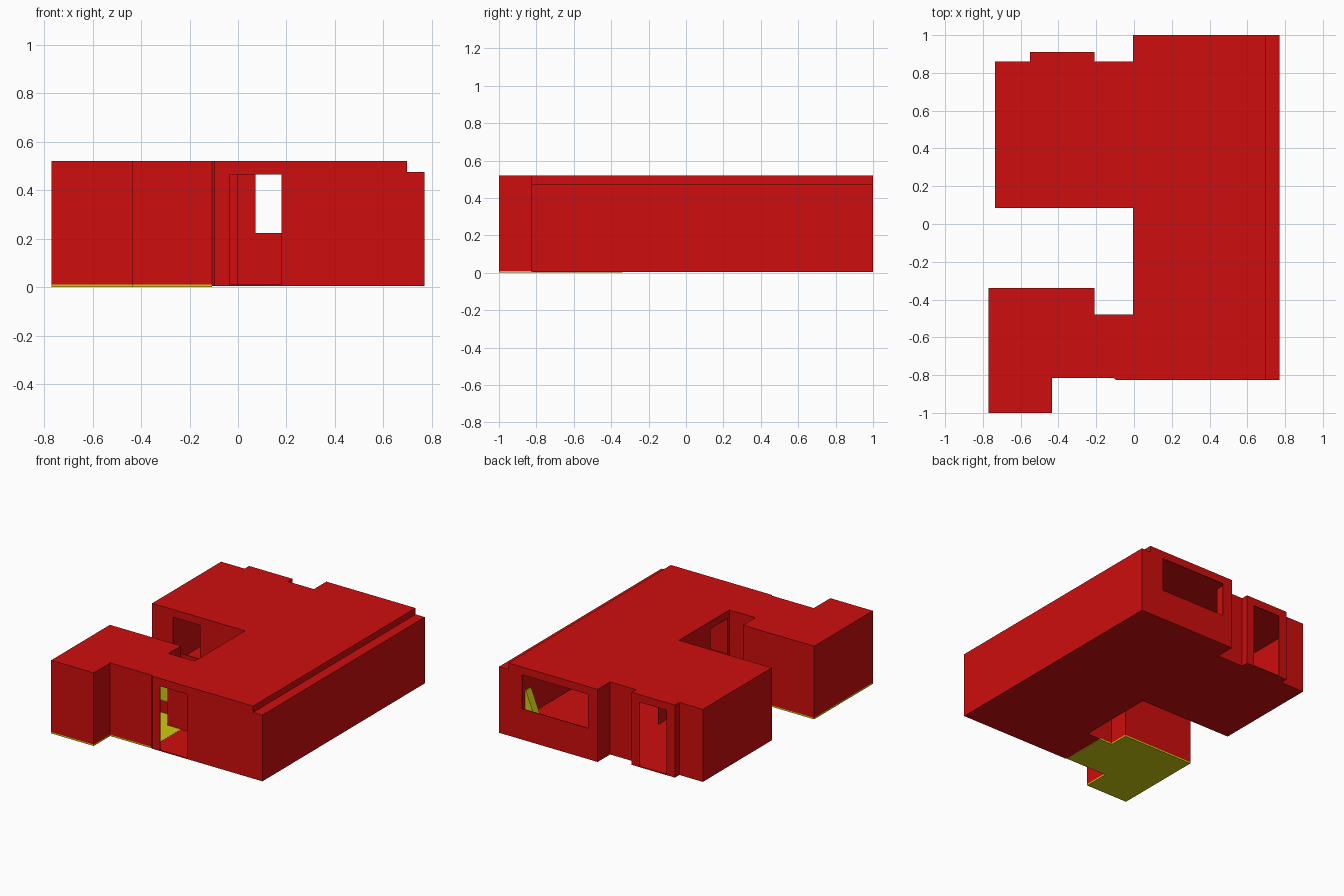
import bpy
import bmesh

if "Cube" in bpy.data.objects:
    bpy.data.objects.remove(bpy.data.objects["Cube"], do_unlink=True)

BASE, SLAB, ROOF, HEAD, SILL = 0.004, 0.01, 0.52, 0.465, 0.223


def material(name, color):
    mat = bpy.data.materials.new(name)
    mat.use_nodes = True
    mat.diffuse_color = color
    mat.node_tree.nodes["Principled BSDF"].inputs["Base Color"].default_value = color
    return mat


red = material("wall red", (0.62, 0.004, 0.004, 1))
yellow = material("floor yellow", (0.62, 0.6, 0.005, 1))


def prism(name, outline, low, high, mat):
    """Extrude a plan outline upward from low to high."""
    bm = bmesh.new()
    face = bm.faces.new([bm.verts.new((x, y, low)) for x, y in outline])
    top = bmesh.ops.extrude_face_region(bm, geom=[face])["geom"]
    verts = [v for v in top if isinstance(v, bmesh.types.BMVert)]
    bmesh.ops.translate(bm, vec=(0, 0, high - low), verts=verts)
    bmesh.ops.recalc_face_normals(bm, faces=bm.faces)
    mesh = bpy.data.meshes.new(name)
    bm.to_mesh(mesh)
    bm.free()
    mesh.materials.append(mat)
    obj = bpy.data.objects.new(name, mesh)
    bpy.context.collection.objects.link(obj)
    return obj


def box(name, xs, ys, zs, mat):
    (a, b), (c, d) = xs, ys
    return prism(name, [(a, c), (b, c), (b, d), (a, d)], *zs, mat)


def bake(obj):
    """Replace the mesh with its modified result."""
    bpy.context.view_layer.update()
    graph = bpy.context.evaluated_depsgraph_get()
    mesh = bpy.data.meshes.new_from_object(obj.evaluated_get(graph))
    obj.modifiers.clear()
    obj.data = mesh


def cut(obj, xs, ys, zs):
    cutter = box("cutter", xs, ys, zs, red)
    cutter.hide_render = True
    mod = obj.modifiers.new("cut", "BOOLEAN")
    mod.operation, mod.solver, mod.object = "DIFFERENCE", "EXACT", cutter
    bake(obj)
    bpy.data.objects.remove(cutter, do_unlink=True)


# Building shell: plan outline with the lowered roof strip along one side
plan = [(-0.735, 0.86), (-0.55, 0.86), (-0.55, 0.91), (-0.21, 0.91),
        (-0.21, 0.86), (-0.005, 0.86), (-0.005, 1), (0.77, 1),
        (0.77, -0.825), (-0.096, -0.825), (-0.108, -0.815), (-0.435, -0.815),
        (-0.435, -1), (-0.77, -1), (-0.77, -0.34), (-0.21, -0.34),
        (-0.21, -0.48), (-0.005, -0.48), (-0.005, 0.085), (-0.735, 0.085)]
shell = prism("building_shell", plan, BASE, ROOF, red)
cut(shell, (0.697, 0.9), (-1.1, 1.1), (0.475, 0.6))

# Hollow it into thin walls, roof and floor
wall = shell.modifiers.new("wall thickness", "SOLIDIFY")
wall.thickness = SLAB - BASE
wall.offset = -1
wall.use_even_offset = True
bake(shell)

# Openings: front door, back window, back door, courtyard window and door
for xs, ys, zs in [
    ((-0.035, 0.18), (-0.86, -0.79), (SLAB + 0.001, HEAD)),
    ((0.072, 0.59), (0.96, 1.04), (SILL, HEAD)),
    ((-0.485, -0.27), (0.88, 0.94), (SLAB + 0.001, HEAD)),
    ((-0.57, -0.357), (0.06, 0.11), (SILL, HEAD)),
    ((-0.03, 0.02), (-0.46, -0.27), (SLAB + 0.001, HEAD)),
    # Space for the yellow floor slab
    ((-0.9, -0.108), (-1.1, -0.3), (-0.1, SLAB + 0.0005)),
]:
    cut(shell, xs, ys, zs)

# Yellow floor slab under the front wing
wing = [(-0.77, -1), (-0.435, -1), (-0.435, -0.815), (-0.108, -0.815),
        (-0.108, -0.48), (-0.21, -0.48), (-0.21, -0.34), (-0.77, -0.34)]
prism("wing_floor", wing, 0, SLAB + 0.0005, yellow)

# Interior partition between the back room and the hall
box("hall_partition", (-0.005, 0.001), (0.09, 0.314), (SLAB, ROOF - 0.006), red)

# Yellow panel on the inner wall of the wing
box("wing_wall_panel", (-0.4, -0.23), (-0.354, -0.347), (0.1, 0.28), yellow)

# Small sloped wedge against the long wall
wedge = box("wall_wedge", (0.68, 0.763), (0.66, 0.72), (SLAB, 0.2), yellow)
for v in wedge.data.vertices:
    if v.co.z > 0.1:
        v.co.x = max(v.co.x, 0.755)
